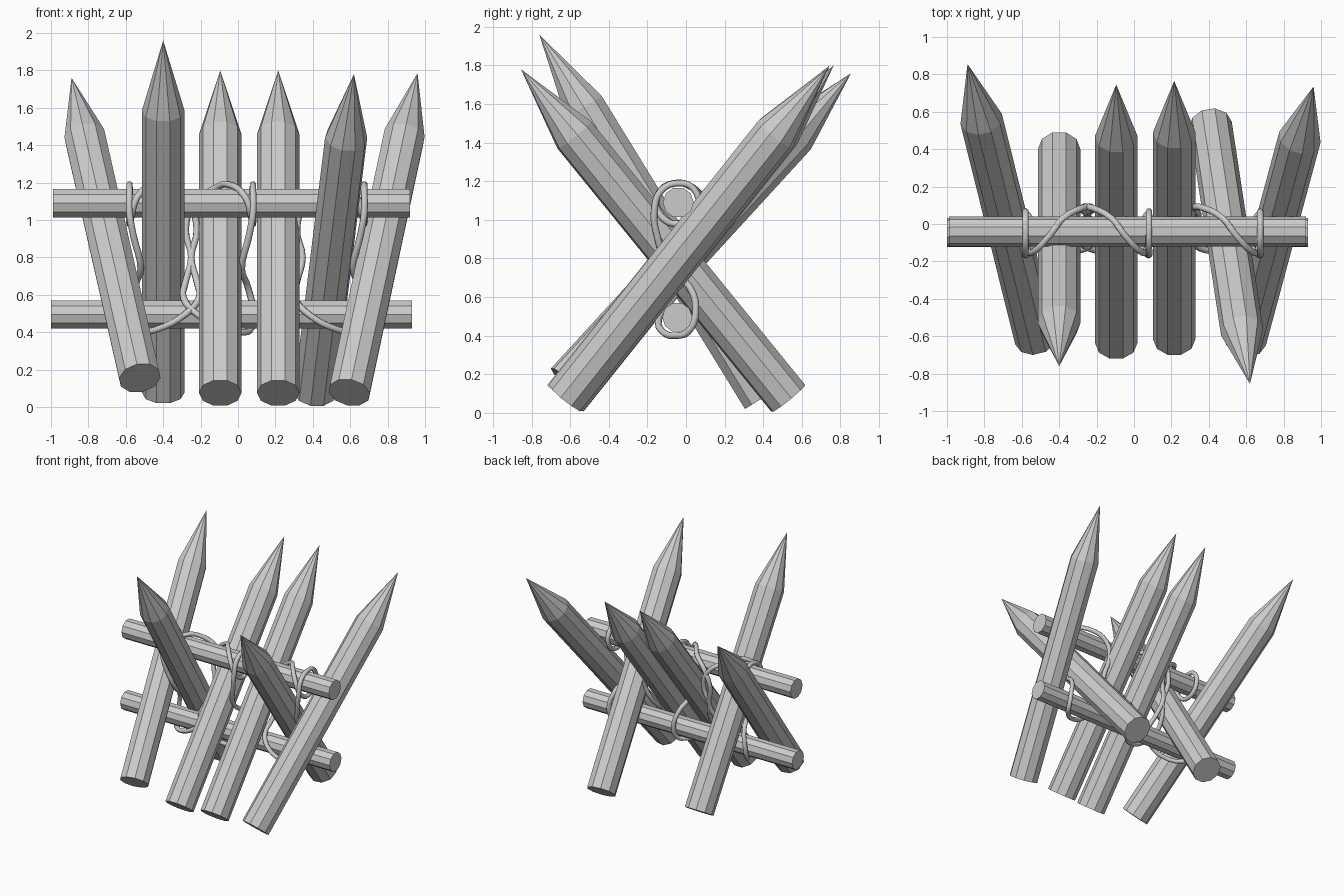
import bpy, bmesh, math
from mathutils import Vector

if "Cube" in bpy.data.objects:
    bpy.data.objects.remove(bpy.data.objects["Cube"])

SIDES = 10


def log(name, start, end, radius, tip=0.0):
    """Faceted log from start to end; tip is the length of its sharpened point."""
    start, end = Vector(start), Vector(end)
    axis = end - start
    length = axis.length
    turn = axis.to_track_quat('Z', 'Y')
    bm = bmesh.new()

    def ring(z):
        verts = []
        for i in range(SIDES):
            a = math.tau * i / SIDES
            p = Vector((radius * math.cos(a), radius * math.sin(a), z))
            verts.append(bm.verts.new(start + turn @ p))
        return verts

    low, high = ring(0), ring(length - tip)
    apex = bm.verts.new(end) if tip else None
    for i in range(SIDES):
        j = (i + 1) % SIDES
        bm.faces.new((low[i], low[j], high[j], high[i]))
        if tip:
            bm.faces.new((high[i], high[j], apex))
    bm.faces.new(low[::-1])
    if not tip:
        bm.faces.new(high)
    bmesh.ops.recalc_face_normals(bm, faces=bm.faces)
    mesh = bpy.data.meshes.new(name)
    bm.to_mesh(mesh)
    bm.free()
    obj = bpy.data.objects.new(name, mesh)
    bpy.context.collection.objects.link(obj)


def rope(name, x, side):
    """Closed lashing wound round both rails; side is the direction it spreads."""
    path = [(.36, .08, .95), (.32, .09, 1.08), (.20, .03, 1.17), (.13, -.06, 1.19),
            (.04, -.15, 1.12), (.01, -.13, 1.02), (0, -.04, .98), (0, .06, 1.06),
            (0, .04, 1.16), (0, -.04, 1.19), (0, -.13, 1.15), (0, -.165, 1.04),
            (.02, -.15, .92), (.06, -.08, .74), (.03, .02, .65), (0, .05, .52),
            (.01, .01, .42), (.05, -.05, .40), (.16, -.12, .42), (.29, -.14, .49),
            (.37, -.08, .58), (.36, .0, .67), (.33, .05, .80)]
    curve = bpy.data.curves.new(name, 'CURVE')
    curve.dimensions = '3D'
    curve.bevel_depth = 0.018
    curve.bevel_resolution = 2
    spline = curve.splines.new('BEZIER')
    spline.bezier_points.add(len(path) - 1)
    for point, (dx, y, z) in zip(spline.bezier_points, path):
        point.co = (x + side * dx, y, z)
        point.handle_left_type = point.handle_right_type = 'AUTO'
    spline.use_cyclic_u = True
    spline.resolution_u = 4
    obj = bpy.data.objects.new(name, curve)
    bpy.context.collection.objects.link(obj)


# Sharpened stakes: centre of the foot, then the point
stakes = [
    ((-.525, -.615, .155), (-.89, .855, 1.76)),
    ((-.40, .398, .077), (-.40, -.76, 1.96)),
    ((-.095, -.635, .075), (-.095, .745, 1.80)),
    ((.215, -.615, .075), (.215, .765, 1.80)),
    ((.41, .53, .075), (.62, -.855, 1.78)),
    ((.595, -.62, .078), (.96, .735, 1.785)),
]
for n, (foot, point) in enumerate(stakes, 1):
    log(f"stake_{n}", foot, point, 0.114, 0.44)

# Horizontal rails held in the crossing of the stakes
log("upper_rail", (-.99, -.04, 1.09), (.92, -.04, 1.09), 0.08)
log("lower_rail", (-1.0, -.045, .495), (.93, -.045, .495), 0.078)

# Rope lashings
rope("rope_left", -.58, 1)
rope("rope_middle", .08, -1)
rope("rope_right", .675, -1)
